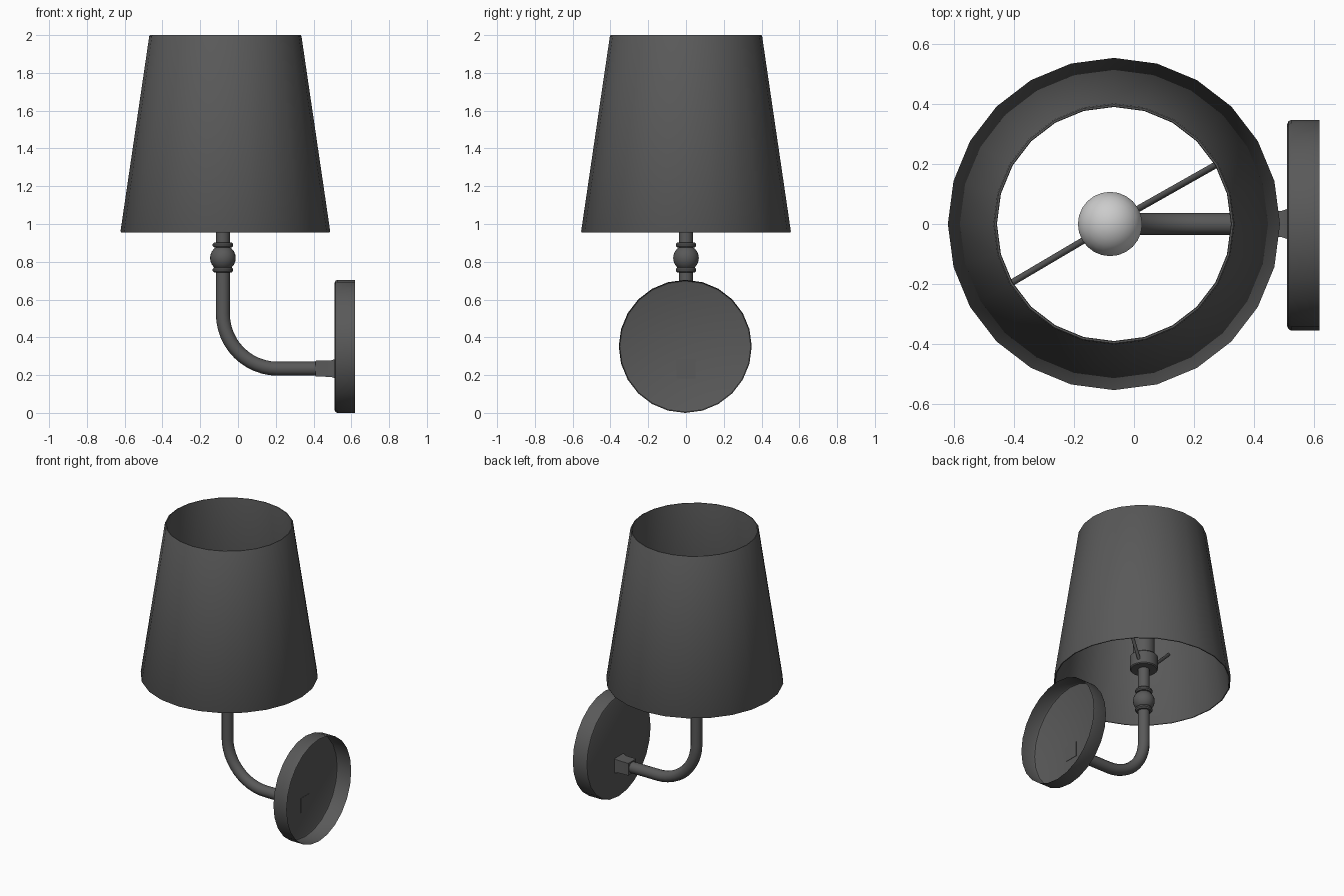
import bpy, bmesh
from math import sin, cos, pi, radians
from mathutils import Matrix

if "Cube" in bpy.data.objects:
    bpy.data.objects.remove(bpy.data.objects["Cube"])

STEM_X, SHADE_X = -0.08, -0.067

dark = bpy.data.materials.new("dark_metal")
dark.diffuse_color = (0.1, 0.1, 0.1, 1)
dark.use_nodes = True
dark.node_tree.nodes["Principled BSDF"].inputs["Base Color"].default_value = dark.diffuse_color


def finish(name, bm, mat=dark):
    bmesh.ops.remove_doubles(bm, verts=bm.verts, dist=1e-5)
    bmesh.ops.recalc_face_normals(bm, faces=bm.faces)
    me = bpy.data.meshes.new(name)
    bm.to_mesh(me)
    bm.free()
    ob = bpy.data.objects.new(name, me)
    bpy.context.collection.objects.link(ob)
    if mat:
        me.materials.append(mat)
    bpy.ops.object.select_all(action='DESELECT')
    ob.select_set(True)
    bpy.context.view_layer.objects.active = ob
    bpy.ops.object.shade_smooth_by_angle(angle=radians(35))
    return ob


def lathe(name, profile, matrix, sides=24, mat=dark):
    """Spin (radius, height) points around the local z axis."""
    bm = bmesh.new()
    vs = [bm.verts.new((r, 0, z)) for r, z in profile]
    es = [bm.edges.new(p) for p in zip(vs, vs[1:])]
    bmesh.ops.spin(bm, geom=vs + es, cent=(0, 0, 0), axis=(0, 0, 1),
                   angle=2 * pi, steps=sides, use_merge=False)
    bm.transform(matrix)
    return finish(name, bm, mat)


def tube(name, points, radius, res=4):
    """Round tube along a path of points."""
    cu = bpy.data.curves.new(name, 'CURVE')
    cu.dimensions = '3D'
    cu.bevel_depth, cu.bevel_resolution, cu.use_fill_caps = radius, res, True
    sp = cu.splines.new('POLY')
    sp.points.add(len(points) - 1)
    for p, co in zip(sp.points, points):
        p.co = (*co, 1)
    sp.use_smooth = True
    cu.materials.append(dark)
    ob = bpy.data.objects.new(name, cu)
    bpy.context.collection.objects.link(ob)
    return ob


on_stem = Matrix.Translation((STEM_X, 0, 0))

# Tapered thin-walled shade, open at both ends
lathe("shade", [(0.552, 0.955), (0.555, 0.962), (0.403, 1.994), (0.399, 2.0),
                (0.393, 2.0), (0.391, 1.994), (0.543, 0.962), (0.546, 0.955),
                (0.552, 0.955)], Matrix.Translation((SHADE_X, 0, 0)))

# Wall plate: shallow cup, open towards the wall (+x)
lathe("wall_plate", [(0, 0), (0.338, 0), (0.347, 0.004), (0.352, 0.013), (0.352, 0.108)],
      Matrix.Translation((0.512, -0.004, 0.352)) @ Matrix.Rotation(pi / 2, 4, 'Y'))

# Square sleeve flaring slightly where it meets the plate
bm = bmesh.new()
rings = []
for x, h in ((0.41, 0.042), (0.49, 0.043), (0.515, 0.051)):
    rings.append([bm.verts.new((x, sy * h, 0.234 + sz * h))
                  for sy, sz in ((-1, -1), (1, -1), (1, 1), (-1, 1))])
for a, b in zip(rings, rings[1:]):
    for i in range(4):
        j = (i + 1) % 4
        bm.faces.new((a[i], a[j], b[j], b[i]))
bm.faces.new(rings[0])
bm.faces.new(rings[-1])
finish("plate_sleeve", bm)

# Bent arm: vertical stem, quarter bend, horizontal run
R, Z0 = 0.29, 0.234
bend = [(STEM_X + R - R * cos(a), 0, Z0 + R - R * sin(a))
        for a in (i * pi / 24 for i in range(13))]
tube("arm", [(STEM_X, 0, 1.08)] + bend + [(0.45, 0, Z0)], 0.037)

# Decorative ball between two collars
BALL_Z = 0.82
lathe("stem_ball", [(0.068 * sin(i * pi / 12), BALL_Z - 0.068 * cos(i * pi / 12))
                    for i in range(13)], on_stem)
for label, z in (("lower", 0.757), ("upper", 0.889)):
    lathe(label + "_collar", [(0.034, z - 0.014), (0.047, z - 0.013), (0.054, z - 0.005),
                              (0.054, z + 0.005), (0.047, z + 0.013), (0.034, z + 0.014)],
          on_stem)

# Lamp holder: wide base cup with narrower socket above
lathe("lamp_socket", [(0, 1.045), (0.082, 1.045), (0.088, 1.051), (0.088, 1.134),
                      (0.082, 1.14), (0.068, 1.14), (0.068, 1.3), (0, 1.3)], on_stem)

# Bulb: round globe on a short neck
BZ, BR = 1.47, 0.108
globe = [(BR * sin(a), BZ - BR * cos(a)) for a in (radians(40 + i * 14) for i in range(11))]
lathe("bulb", [(0, 1.29), (0.05, 1.29), (0.052, 1.34)] + globe + [(0, BZ + BR)],
      on_stem, mat=None)

# Two rods rising from the holder to the shade wall
for label, s in (("right", 1), ("left", -1)):
    c, d = s * cos(radians(30)), s * sin(radians(30))
    tube(label + "_shade_rod", [(-0.075 + 0.05 * c, 0.05 * d, 1.06),
                                (SHADE_X + 0.48 * c, 0.48 * d, 1.41)], 0.011, 2)
